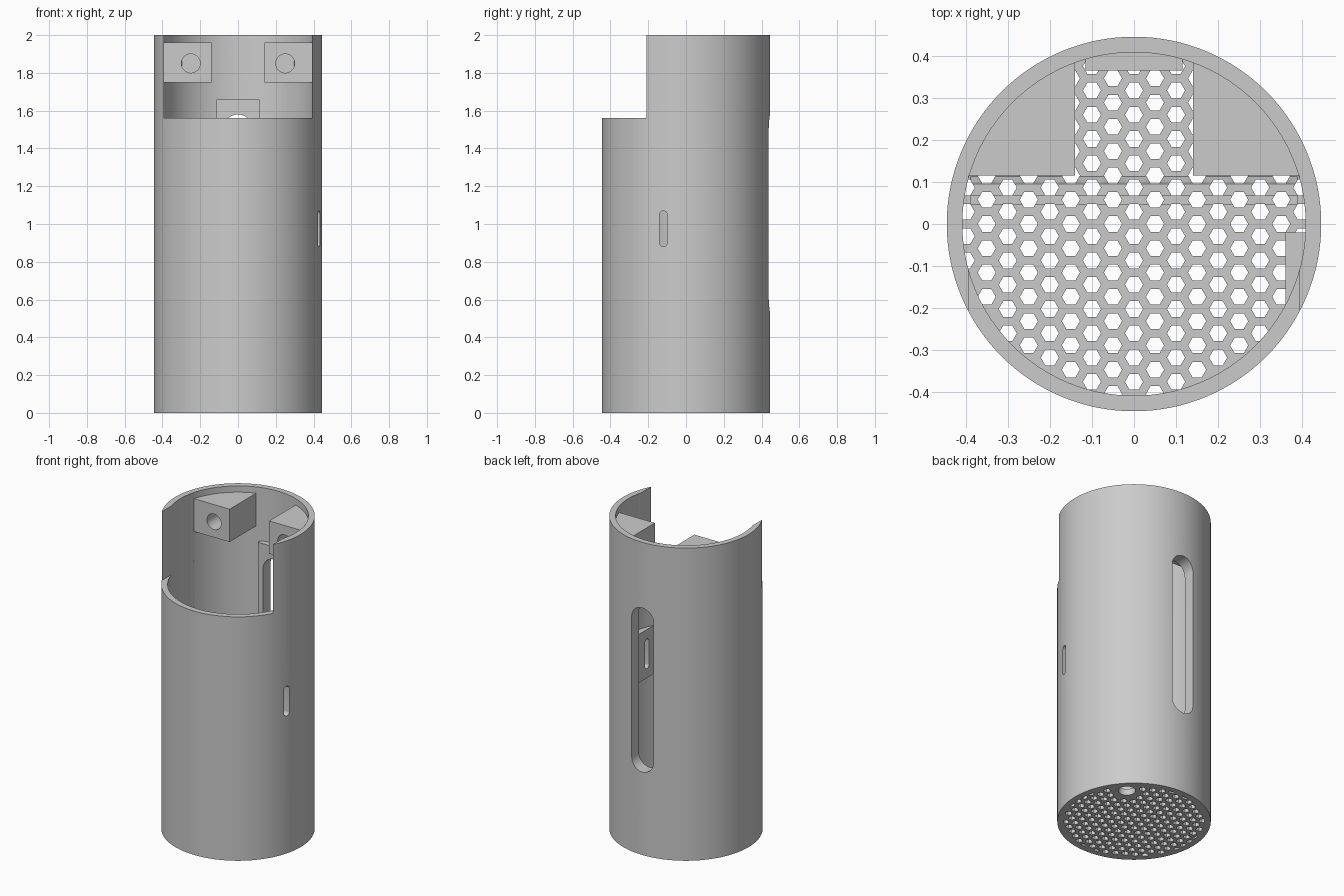
import bpy, bmesh, math
from mathutils import Matrix, Vector

default = bpy.data.objects.get("Cube")
if default:
    bpy.data.objects.remove(default)

R_OUT, R_IN, HEIGHT = 0.445, 0.408, 2.0
NOTCH_X, NOTCH_Y, NOTCH_Z = 0.393, 0.115, 1.56
FLOOR = 0.04

grey = bpy.data.materials.new("light grey plastic")
grey.use_nodes = True
colour = (0.6, 0.6, 0.6, 1)
grey.diffuse_color = colour
grey.node_tree.nodes["Principled BSDF"].inputs["Base Color"].default_value = colour


def finish(name, bm):
    bmesh.ops.recalc_face_normals(bm, faces=bm.faces)
    mesh = bpy.data.meshes.new(name)
    bm.to_mesh(mesh)
    bm.free()
    mesh.materials.append(grey)
    obj = bpy.data.objects.new(name, mesh)
    bpy.context.collection.objects.link(obj)
    return obj


def prism(bm, outline, direction):
    """Extrude a closed outline along a direction."""
    face = bm.faces.new([bm.verts.new(p) for p in outline])
    out = bmesh.ops.extrude_face_region(bm, geom=[face])
    moved = [g for g in out["geom"] if isinstance(g, bmesh.types.BMVert)]
    bmesh.ops.translate(bm, verts=moved, vec=direction)


def ring(r, n, x=0, y=0, z=0):
    return [(x + r * math.cos(math.tau * i / n), y + r * math.sin(math.tau * i / n), z)
            for i in range(n)]


def cylinder(name, r, z0, z1, x=0, y=0, n=128):
    bm = bmesh.new()
    prism(bm, ring(r, n, x, y, z0), (0, 0, z1 - z0))
    return finish(name, bm)


def box(name, low, high):
    bm = bmesh.new()
    (x0, y0, z0), (x1, y1, z1) = low, high
    prism(bm, [(x0, y0, z0), (x1, y0, z0), (x1, y1, z0), (x0, y1, z0)], (0, 0, z1 - z0))
    return finish(name, bm)


def slot(name, half_width, z0, z1, length, place):
    """Upright round-ended bar running along +y, then placed by a matrix."""
    bm = bmesh.new()
    outline = []
    for i in range(34):
        a = math.pi * (i if i < 17 else i - 1) / 16
        centre = z1 - half_width if i < 17 else z0 + half_width
        outline.append((half_width * math.cos(a), 0, centre + half_width * math.sin(a)))
    prism(bm, outline, (0, length, 0))
    bm.transform(place)
    return finish(name, bm)


def boolean(obj, tool, operation="DIFFERENCE"):
    mod = obj.modifiers.new("cut", "BOOLEAN")
    mod.operation, mod.object, mod.solver = operation, tool, "EXACT"
    bpy.context.view_layer.update()
    graph = bpy.context.evaluated_depsgraph_get()
    mesh = bpy.data.meshes.new_from_object(obj.evaluated_get(graph))
    obj.modifiers.clear()
    obj.data = mesh


# Tube wall, with the open front window
wall = cylinder("tube_wall", R_OUT, 0, HEIGHT)
bore = cylinder("bore_cutter", R_IN, -0.1, HEIGHT + 0.1)
notch = box("notch_cutter", (-NOTCH_X, -0.6, NOTCH_Z), (NOTCH_X, NOTCH_Y, HEIGHT + 0.1))
boolean(wall, bore)
boolean(wall, notch)

# Pads inside the wall around the slots, trimmed to the tube
trim = cylinder("trim_cutter", R_IN + 0.01, -0.1, HEIGHT + 0.1)
back_pad = box("back_slot_pad", (-0.115, 0.365, 0.45), (0.115, 0.5, 1.66))
side_pad = box("side_slot_pad", (0.36, -0.19, 0.82), (0.5, -0.02, 1.13))
for pad in (back_pad, side_pad):
    boolean(pad, trim, "INTERSECT")

# Long slot in the back, short slot in the side
back_slot = slot("back_slot_cutter", 0.078, 0.53, 1.58, 0.4, Matrix.Translation((0, 0.2, 0)))
side_slot = slot("side_slot_cutter", 0.02, 0.88, 1.07, 0.4,
                 Matrix.Translation((0.2, -0.12, 0)) @ Matrix.Rotation(-math.pi / 2, 4, "Z"))
for part, tool in ((wall, back_slot), (back_pad, back_slot),
                   (wall, side_slot), (side_pad, side_slot)):
    boolean(part, tool)

# Pair of screw blocks at the top
blocks, screw_cutters = [], []
for side, word in ((1, "left"), (-1, "right")):
    xs = sorted((side * 0.14, side * NOTCH_X))
    block = box(word + "_screw_block", (xs[0], NOTCH_Y, 1.75), (xs[1], 0.5, 1.96))
    boolean(block, trim, "INTERSECT")
    bm = bmesh.new()
    prism(bm, [(side * 0.25 + x, 0, 1.85 + z) for x, z, _ in ring(0.05, 32)], (0, 0.28, 0))
    screw = finish("screw_hole_cutter", bm)
    boolean(block, screw)
    blocks.append(block)
    screw_cutters.append(screw)

# Floor disc and the low rail across it
floor = cylinder("floor_grille", R_IN + 0.004, 0, FLOOR)
bm = bmesh.new()
rail_profile = [(0.045, 0.03), (0.045, 0.05), (0.068, 0.05), (0.068, 0.08),
                (0.095, 0.08), (0.118, 0.03)]
prism(bm, [(-0.388, y, z) for y, z in rail_profile], (0.776, 0, 0))
rail = finish("floor_rail", bm)

# Honeycomb openings, left out around the round cable hole
cable = Vector((0.26, 0.245))
pitch, column = 0.0577, 0.05
bm = bmesh.new()
for i in range(-8, 9):
    for j in range(-8, 9):
        x, y = i * column, (j + (0.5 if i % 2 == 0 else 0)) * pitch
        centre = Vector((x, y))
        if centre.length < 0.41 and (centre - cable).length > 0.085:
            prism(bm, ring(0.0215, 6, x, y, -0.1), (0, 0, 0.4))
honeycomb = finish("honeycomb_cutter", bm)
cable_hole = cylinder("cable_hole_cutter", 0.05, -0.1, 0.3, cable.x, cable.y, 32)
boolean(floor, honeycomb)
boolean(floor, cable_hole)
boolean(rail, honeycomb)

# Remove cutters and shade the parts
for tool in [bore, notch, trim, back_slot, side_slot, honeycomb, cable_hole] + screw_cutters:
    bpy.data.objects.remove(tool)
bpy.ops.object.select_all(action="DESELECT")
for part in [wall, back_pad, side_pad, floor, rail] + blocks:
    part.select_set(True)
bpy.context.view_layer.objects.active = wall
bpy.ops.object.shade_smooth_by_angle(angle=math.radians(30))
